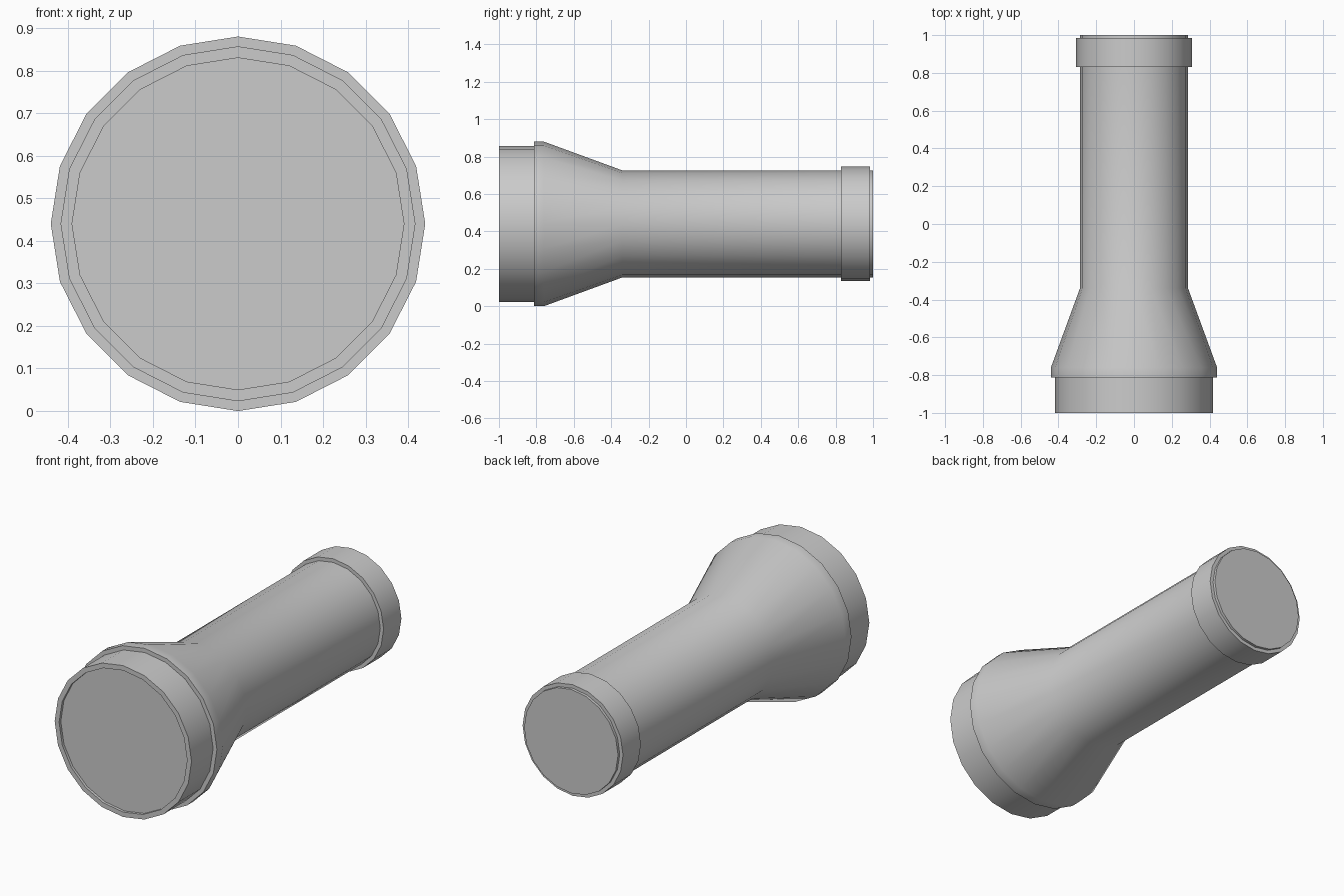
import bpy, bmesh, math

if "Cube" in bpy.data.objects:
    bpy.data.objects.remove(bpy.data.objects["Cube"])

SIDES = 20
AXIS_Z = 0.44


def lathe(name, profile):
    """Revolve (radius, y) points around the y axis; radius 0 closes an end."""
    bm = bmesh.new()
    rings = []
    for r, y in profile:
        n = SIDES if r > 0 else 1
        rings.append([bm.verts.new((r * math.cos(2 * math.pi * i / SIDES), y,
                                    AXIS_Z + r * math.sin(2 * math.pi * i / SIDES)))
                      for i in range(n)])
    for a, b in zip(rings, rings[1:]):
        if len(a) == 1 or len(b) == 1:
            bm.faces.new(a if len(b) == 1 else b)
            continue
        for i in range(SIDES):
            j = (i + 1) % SIDES
            bm.faces.new((a[i], a[j], b[j], b[i]))
    # remove the unused centre points of the end discs
    for v in [v for v in bm.verts if not v.link_faces]:
        bm.verts.remove(v)
    bmesh.ops.recalc_face_normals(bm, faces=bm.faces)
    mesh = bpy.data.meshes.new(name)
    bm.to_mesh(mesh)
    bm.free()
    obj = bpy.data.objects.new(name, mesh)
    bpy.context.collection.objects.link(obj)
    bpy.ops.object.select_all(action='DESELECT')
    obj.select_set(True)
    bpy.context.view_layer.objects.active = obj
    bpy.ops.object.shade_smooth_by_angle(angle=math.radians(30))
    return obj


# Flashlight body: recessed lens, bezel, flared head, handle, tail cap
lathe("flashlight_body", [
    (0, -0.985), (0.39, -0.985), (0.39, -1.0),
    (0.417, -1.0), (0.417, -0.812),
    (0.44, -0.812), (0.44, -0.76),
    (0.286, -0.34), (0.286, 0.83),
    (0.306, 0.83), (0.306, 0.985),
    (0.286, 0.985), (0.286, 1.0), (0, 1.0),
])
